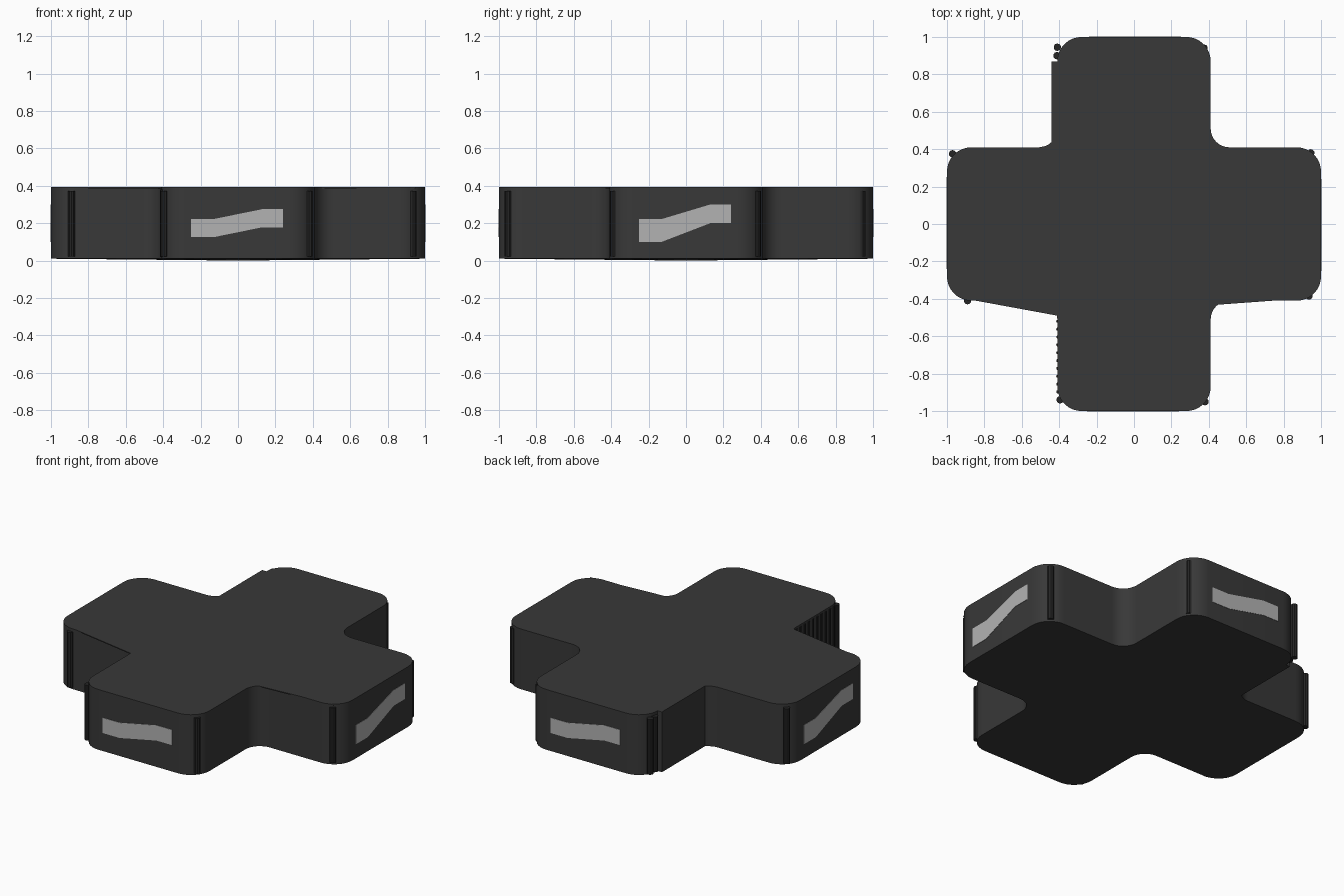
import bpy, bmesh, math
from mathutils import Matrix

if "Cube" in bpy.data.objects:
    bpy.data.objects.remove(bpy.data.objects["Cube"])

TOP, BOT = 0.392, 0.01
ARM = 0.41


def mat(name, v):
    m = bpy.data.materials.new(name)
    m.diffuse_color = (v, v, v, 1)
    m.use_nodes = True
    m.node_tree.nodes["Principled BSDF"].inputs["Base Color"].default_value = m.diffuse_color
    return m


DARK, BLACK, LIGHT = mat("dark_grey", 0.04), mat("black", 0.018), mat("light_grey", 0.45)


def finish(bm, name, material, smooth=False):
    bmesh.ops.recalc_face_normals(bm, faces=bm.faces)
    me = bpy.data.meshes.new(name)
    bm.to_mesh(me)
    bm.free()
    me.materials.append(material)
    ob = bpy.data.objects.new(name, me)
    bpy.context.collection.objects.link(ob)
    if smooth:
        bpy.ops.object.select_all(action='DESELECT')
        bpy.context.view_layer.objects.active = ob
        ob.select_set(True)
        bpy.ops.object.shade_smooth_by_angle(angle=math.radians(30))
    return ob


def prism(bm, pts, z0, z1):
    base = bm.faces.new([bm.verts.new((x, y, z0)) for x, y in pts])
    top = bmesh.ops.extrude_face_region(bm, geom=[base], use_keep_orig=True)
    bmesh.ops.translate(bm, vec=(0, 0, z1 - z0),
                        verts=[v for v in top["geom"] if isinstance(v, bmesh.types.BMVert)])
    return base


def arc(cx, cy, r, a0, a1, n=8):
    return [(cx + r * math.cos(math.radians(a0 + (a1 - a0) * i / n)),
             cy + r * math.sin(math.radians(a0 + (a1 - a0) * i / n))) for i in range(n + 1)]


# Cross-shaped body: one quarter of the outline, turned four times
R, F = 0.13, 0.10
quarter = (arc(1 - R, ARM - R, R, 0, 90)
           + arc(ARM + F, ARM + F, F, 270, 180)
           + arc(ARM - R, 1 - R, R, 0, 90))
quarter = quarter[:]
outline = []
turns = [(1, 0), (0, 1), (-1, 0), (0, -1)]
for c, s in turns:
    outline += [(c * x - s * y, s * x + c * y) for x, y in quarter]
bm = bmesh.new()
base = prism(bm, outline, BOT, TOP)
# Very shallow cone underneath
hub = bmesh.ops.poke(bm, faces=[base])["verts"][0]
hub.co = (0, 0, 0)
finish(bm, "cross_body", DARK, True)

# Uneven lips of the top skin at the two front notches
bm = bmesh.new()
prism(bm, [(-0.90, -0.40), (-0.41, -0.49), (-0.40, -0.40)], TOP - 0.006, TOP)
prism(bm, [(0.95, -0.395), (0.44, -0.432), (0.42, -0.45), (0.40, -0.40)], TOP - 0.006, TOP)
finish(bm, "top_lips", DARK)

# Raised wall on the left of the back arm
bm = bmesh.new()
prism(bm, [(-0.44, 0.435), (-0.40, 0.42), (-0.40, 0.87), (-0.44, 0.87)], BOT, TOP)
prism(bm, [(-0.50, 0.40), (-0.50, 0.411), (-0.46, 0.42), (-0.44, 0.437), (-0.40, 0.44), (-0.40, 0.40)],
      TOP - 0.006, TOP)
finish(bm, "back_arm_wall", DARK)

# Vertical corner ribs
bm = bmesh.new()
ribs = [(-0.41, 0.945), (-0.412, 0.90), (-0.97, 0.375), (-0.89, -0.41), (-0.395, -0.94),
        (0.38, -0.95), (0.935, -0.385), (0.945, 0.38), (0.375, 0.94)]
for x, y in ribs:
    bmesh.ops.create_cone(bm, cap_ends=True, segments=10, radius1=0.02, radius2=0.02, depth=0.35,
                          matrix=Matrix.Translation((x, y, 0.198)))
finish(bm, "corner_ribs", BLACK)

# Fine ribbing on the left of the front arm
bm = bmesh.new()
for i in range(10):
    bmesh.ops.create_cone(bm, cap_ends=True, segments=8, radius1=0.009, radius2=0.009, depth=0.36,
                          matrix=Matrix.Translation((-0.407, -0.52 - 0.042 * i, 0.2)))
finish(bm, "side_ribbing", BLACK)

# Zigzag light panels on the four arm ends
front = [(-0.25, .125), (-0.13, .125), (.13, .178), (.24, .178), (.24, .275), (.13, .275), (-0.13, .222), (-0.25, .222)]
side = [(-0.25, .10), (-0.13, .10), (.13, .20), (.24, .20), (.24, .30), (.13, .30), (-0.13, .222), (-0.25, .222)]
for k, name in enumerate(("front", "right", "back", "left")):
    bm = bmesh.new()
    prism(bm, side if k % 2 else front, 0.99, 1.002)
    bm.transform(Matrix.Rotation(k * math.pi / 2, 4, 'Z') @ Matrix.Rotation(math.pi / 2, 4, 'X'))
    finish(bm, name + "_panel", LIGHT)
